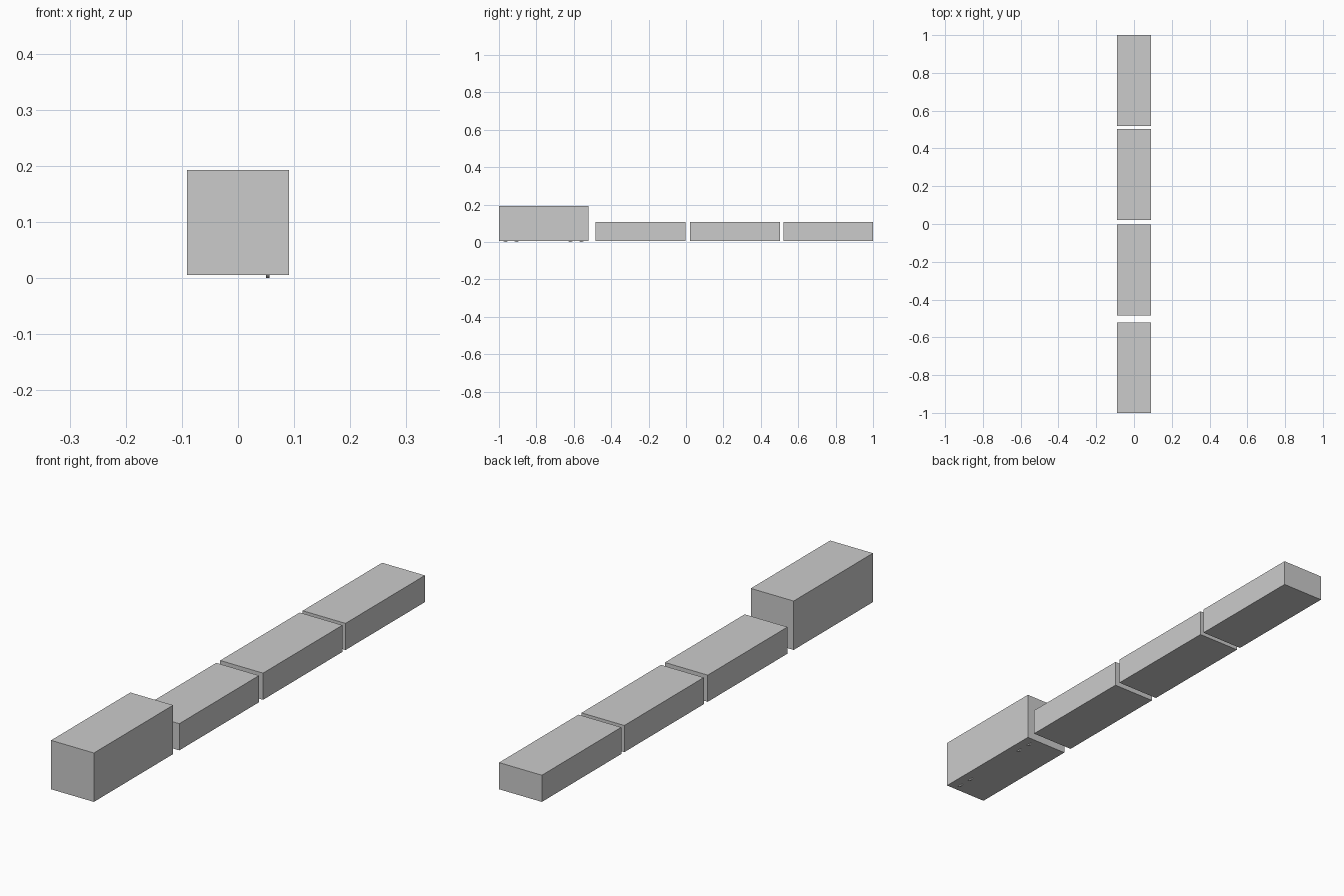
import bpy
from math import pi

if "Cube" in bpy.data.objects:
    bpy.data.objects.remove(bpy.data.objects["Cube"])

WIDTH = 0.181
FLOOR = 0.006


def body(name, y0, y1, top):
    """Plain box body resting at floor height."""
    bpy.ops.mesh.primitive_cube_add(size=1, location=(0, (y0 + y1) / 2, (FLOOR + top) / 2))
    ob = bpy.context.object
    ob.name = name
    ob.scale = (WIDTH, y1 - y0, top - FLOOR)
    bpy.ops.object.transform_apply(location=False, rotation=False, scale=True)


# Tall engine at the front
body("engine_body", -1.0, -0.521, 0.193)

# Three low wagons behind it
for i, (y0, y1) in enumerate([(-0.484, -0.002), (0.022, 0.502), (0.52, 1.0)], 1):
    body(f"wagon_body_{i}", y0, y1, 0.108)

# Small wheels mostly sunk into the engine, on the right side only
RADIUS = 0.016
for i, y in enumerate([-0.965, -0.906, -0.618, -0.559], 1):
    bpy.ops.mesh.primitive_cylinder_add(vertices=16, radius=RADIUS, depth=0.006,
                                        location=(0.053, y, RADIUS), rotation=(0, pi / 2, 0))
    bpy.context.object.name = f"engine_wheel_{i}"
